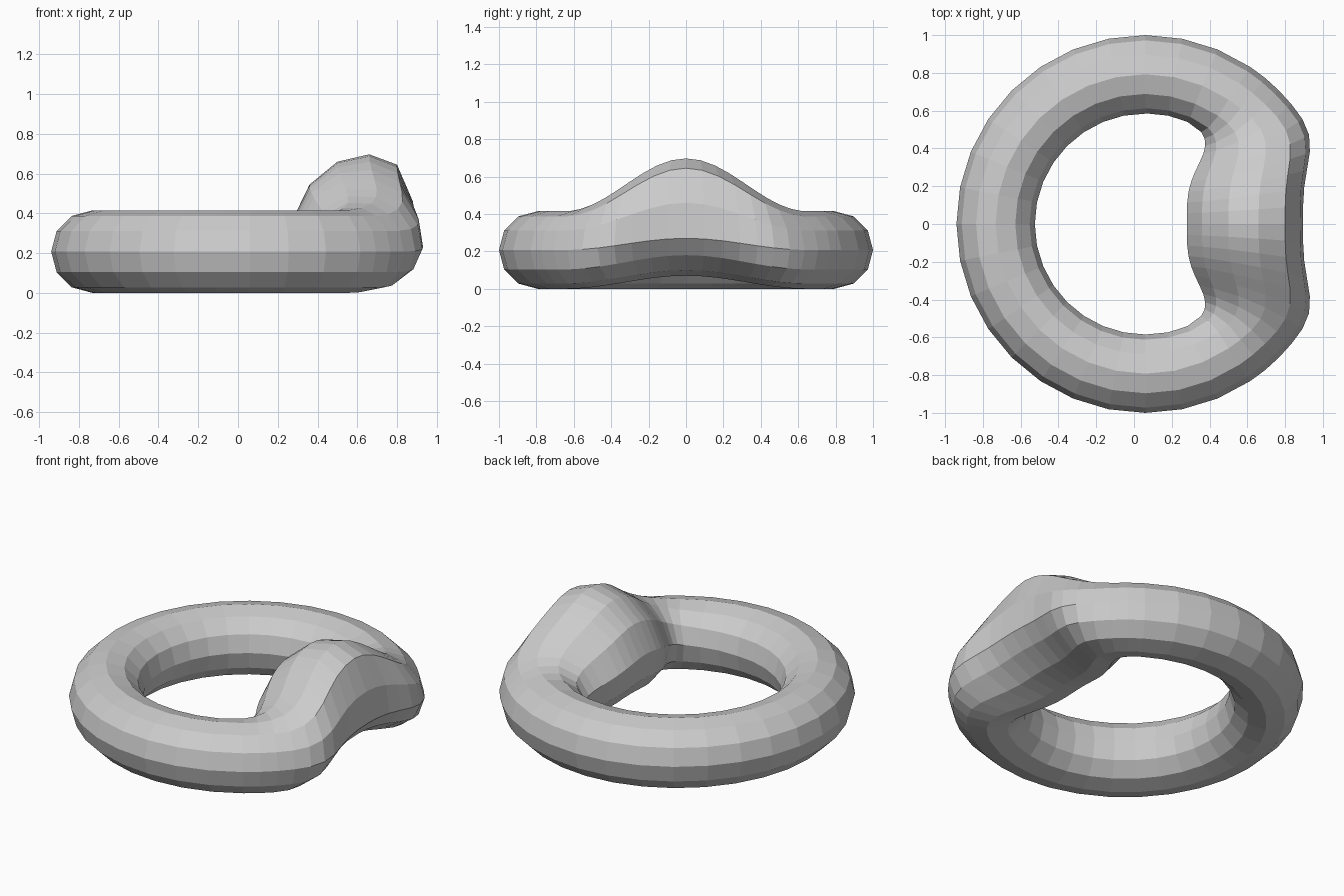
import bpy
import bmesh
from math import sin, cos, pi, radians

if "Cube" in bpy.data.objects:
    bpy.data.objects.remove(bpy.data.objects["Cube"])

RING, TUBE, CENTRE_X, SIDES = 0.7925, 0.2075, 0.06, 12
BULGE_REACH = 0.65

# Cross-section (x, z) at the middle of the bulge, from the outer side over the top
BULGE = [(0.895, 0.27), (0.88, 0.46), (0.80, 0.645), (0.66, 0.697),
         (0.50, 0.66), (0.36, 0.545), (0.28, 0.38), (0.30, 0.22),
         (0.38, 0.11), (0.52, 0.07), (0.68, 0.10), (0.82, 0.18)]


def ring_point(angle, side):
    """Point on the plain ring, blended towards the bulge on the +x side."""
    a = side * 2 * pi / SIDES
    radius = RING + TUBE * cos(a)
    x = CENTRE_X + radius * cos(angle)
    y = radius * sin(angle)
    z = TUBE + TUBE * sin(a)
    if cos(angle) > 0 and abs(y) < BULGE_REACH:
        rise = cos(pi * y / (2 * BULGE_REACH)) ** 2
        spread = 1 - (1 - rise) ** 2
        bx, bz = BULGE[side]
        x += (bx - x) * spread
        z += (bz - z) * rise
    return x, y, z


# Coarse steps around the ring, half steps through the bulge
step = 360 / 32
angles = [i * step / 2 for i in range(64) if i % 2 == 0 or i < 10 or i > 54]

bm = bmesh.new()
loops = [[bm.verts.new(ring_point(radians(d), s)) for s in range(SIDES)]
         for d in angles]
for i, loop in enumerate(loops):
    after = loops[(i + 1) % len(loops)]
    for s in range(SIDES):
        t = (s + 1) % SIDES
        bm.faces.new((loop[s], after[s], after[t], loop[t]))
bmesh.ops.recalc_face_normals(bm, faces=bm.faces)

mesh = bpy.data.meshes.new("bulged_ring")
bm.to_mesh(mesh)
bm.free()
ring = bpy.data.objects.new("bulged_ring", mesh)
bpy.context.collection.objects.link(ring)

# Plain grey material
grey = bpy.data.materials.new("light_grey")
grey.use_nodes = True
colour = (0.6, 0.6, 0.6, 1)
grey.diffuse_color = colour
grey.node_tree.nodes["Principled BSDF"].inputs["Base Color"].default_value = colour
mesh.materials.append(grey)
